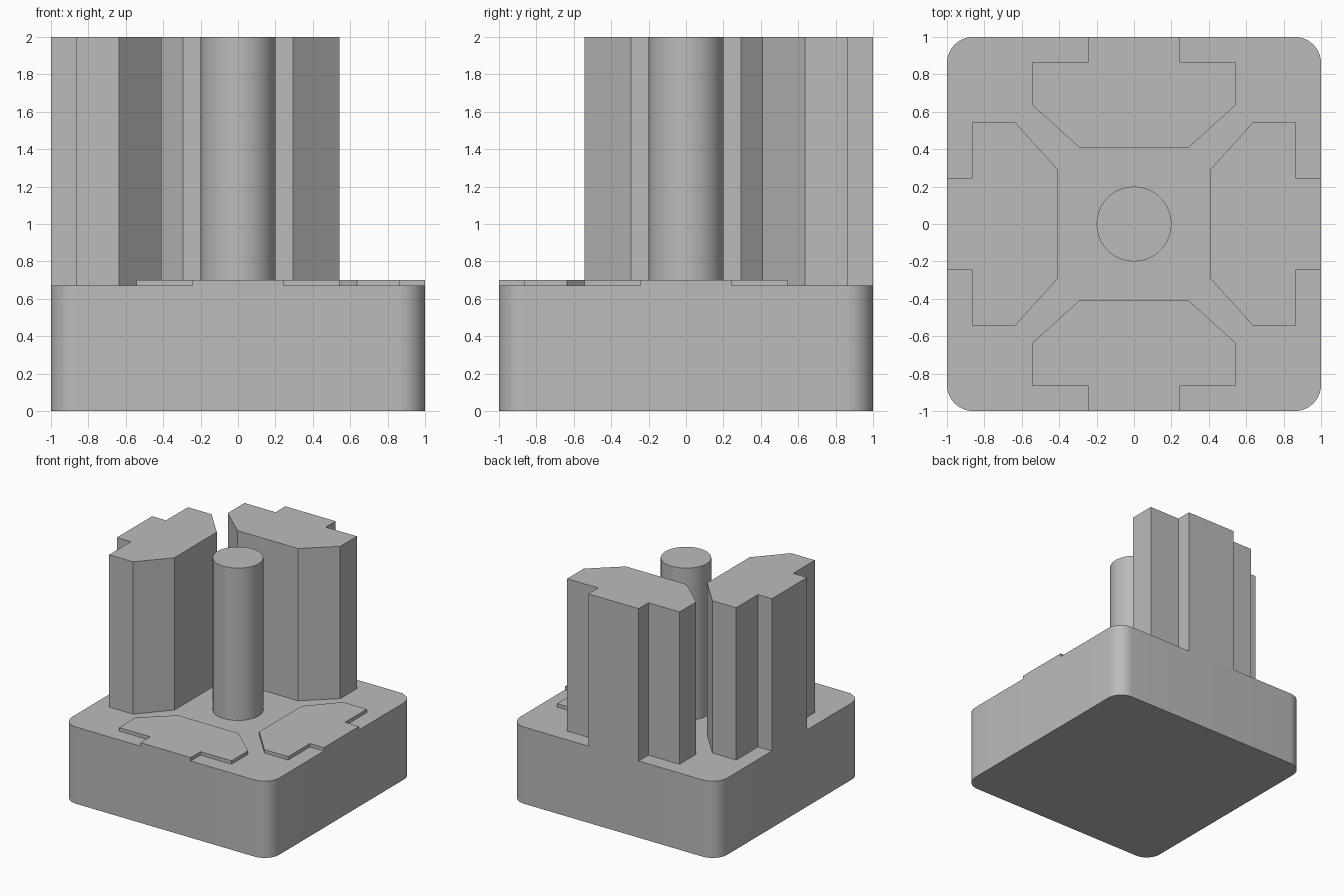
import bpy, bmesh
from math import pi, cos, sin, radians
from mathutils import Matrix

cube = bpy.data.objects.get("Cube")
if cube:
    bpy.data.objects.remove(cube, do_unlink=True)

BASE_TOP = 0.67
PLATE_TOP = 0.70
FULL_TOP = 2.0

grey = bpy.data.materials.new("plain grey")
grey.use_nodes = True
colour = (0.5, 0.5, 0.5, 1)
grey.diffuse_color = colour
grey.node_tree.nodes["Principled BSDF"].inputs["Base Color"].default_value = colour


def prism(name, outline, bottom, top, turn=0, smooth=False):
    """Extrude a flat outline upward, turned about the vertical axis."""
    bm = bmesh.new()
    face = bm.faces.new([bm.verts.new((x, y, bottom)) for x, y in outline])
    grown = bmesh.ops.extrude_face_region(bm, geom=[face])
    raised = [v for v in grown["geom"] if isinstance(v, bmesh.types.BMVert)]
    bmesh.ops.translate(bm, verts=raised, vec=(0, 0, top - bottom))
    bmesh.ops.rotate(bm, verts=bm.verts, matrix=Matrix.Rotation(turn, 3, "Z"))
    bmesh.ops.recalc_face_normals(bm, faces=bm.faces)
    mesh = bpy.data.meshes.new(name)
    bm.to_mesh(mesh)
    bm.free()
    mesh.materials.append(grey)
    obj = bpy.data.objects.new(name, mesh)
    bpy.context.collection.objects.link(obj)
    if smooth:
        bpy.ops.object.select_all(action="DESELECT")
        obj.select_set(True)
        bpy.context.view_layer.objects.active = obj
        bpy.ops.object.shade_smooth_by_angle(angle=radians(30))
    return obj


def arc(cx, cy, radius, start, sweep, steps):
    return [(cx + radius * cos(start + sweep * i / steps),
             cy + radius * sin(start + sweep * i / steps)) for i in range(steps + 1)]


# Rounded square base
corner = 0.14
c = 1 - corner
base_outline = []
for i, (sx, sy) in enumerate([(1, 1), (-1, 1), (-1, -1), (1, -1)]):
    base_outline += arc(c * sx, c * sy, corner, i * pi / 2, pi / 2, 10)
prism("base", base_outline, 0, BASE_TOP, smooth=True)

# Central round post
prism("centre_post", arc(0, 0, 0.2, 0, 2 * pi, 64)[:-1], BASE_TOP, FULL_TOP, smooth=True)

# Four stepped segments: two tall columns and two low plates
half = [(0.243, 1), (0.243, 0.865), (0.543, 0.865), (0.543, 0.635), (0.293, 0.41)]
segment = half + [(-x, y) for x, y in reversed(half)]
for i, (name, top) in enumerate([("back_column", FULL_TOP), ("right_column", FULL_TOP),
                                 ("front_plate", PLATE_TOP), ("left_plate", PLATE_TOP)]):
    prism(name, segment, BASE_TOP, top, turn=i * pi / 2)
